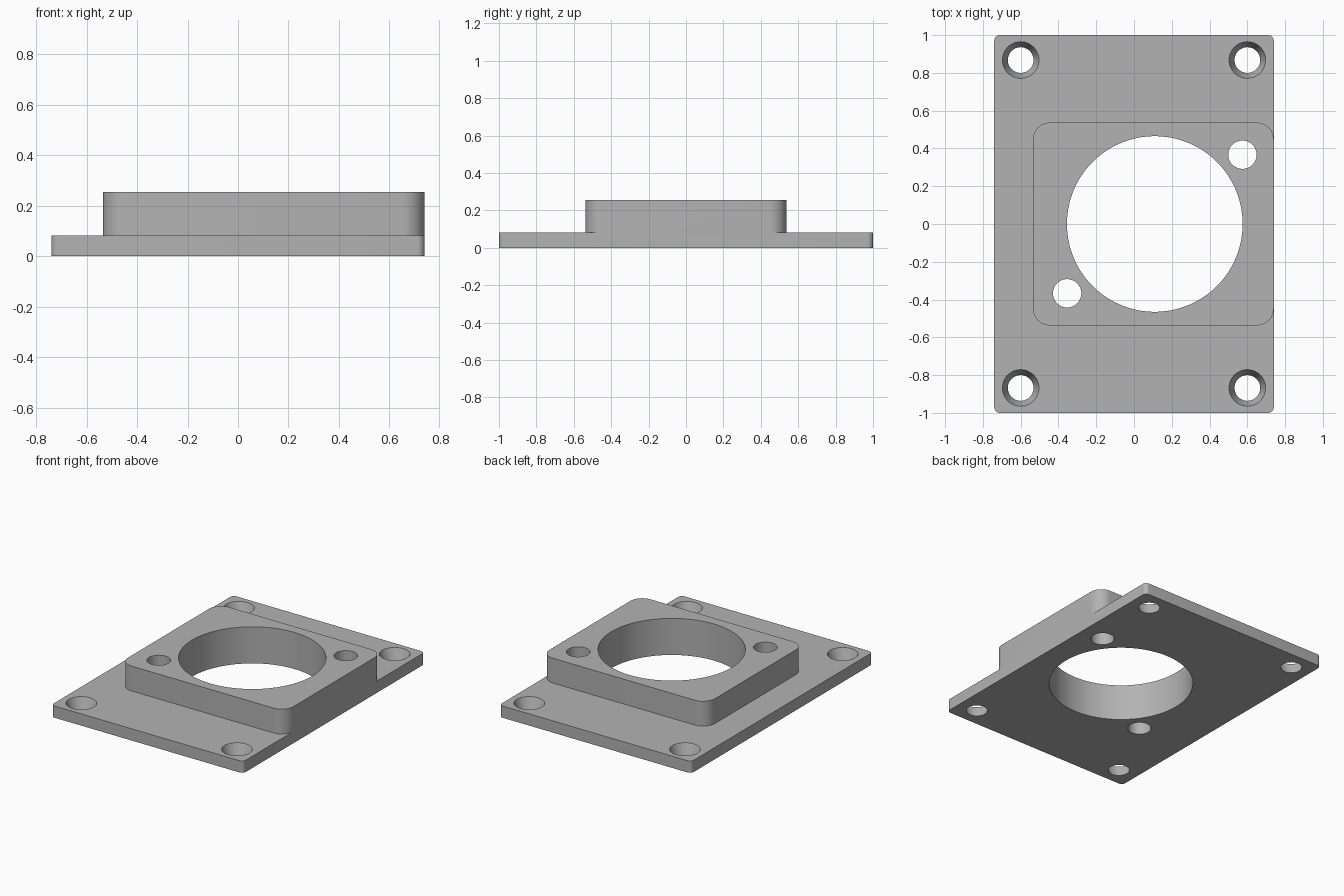
import bpy, bmesh, math

if "Cube" in bpy.data.objects:
    bpy.data.objects.remove(bpy.data.objects["Cube"])

PLATE_TOP, BLOCK_TOP = 0.082, 0.255

grey = bpy.data.materials.new("plain grey")
grey.diffuse_color = (0.45, 0.45, 0.45, 1)
grey.use_nodes = True
grey.node_tree.nodes["Principled BSDF"].inputs["Base Color"].default_value = grey.diffuse_color


def loft(name, lower, upper, z0, z1):
    """Solid between two matching outlines."""
    bm = bmesh.new()
    a = [bm.verts.new((x, y, z0)) for x, y in lower]
    b = [bm.verts.new((x, y, z1)) for x, y in upper]
    n = len(a)
    bm.faces.new(a[::-1])
    bm.faces.new(b)
    for i in range(n):
        j = (i + 1) % n
        bm.faces.new((a[i], a[j], b[j], b[i]))
    mesh = bpy.data.meshes.new(name)
    bm.to_mesh(mesh)
    bm.free()
    mesh.materials.append(grey)
    obj = bpy.data.objects.new(name, mesh)
    bpy.context.collection.objects.link(obj)
    return obj


def circle(x, y, r, n=48):
    return [(x + r * math.cos(2 * math.pi * i / n),
             y + r * math.sin(2 * math.pi * i / n)) for i in range(n)]


def rounded_rect(x0, x1, y0, y1, r, n=10):
    pts = []
    for k, (cx, cy) in enumerate([(x1 - r, y1 - r), (x0 + r, y1 - r),
                                  (x0 + r, y0 + r), (x1 - r, y0 + r)]):
        for i in range(n + 1):
            t = math.pi / 2 * (k + i / n)
            pts.append((cx + r * math.cos(t), cy + r * math.sin(t)))
    return pts


def combine(target, tool, operation):
    mod = target.modifiers.new(operation, 'BOOLEAN')
    mod.operation, mod.object, mod.solver = operation, tool, 'EXACT'
    bpy.context.view_layer.objects.active = target
    bpy.ops.object.modifier_apply(modifier=mod.name)
    bpy.data.objects.remove(tool)


# Base plate with the raised block flush to its right edge
outline = rounded_rect(-0.74, 0.74, -1, 1, 0.03)
plate = loft("mounting_plate", outline, outline, 0, PLATE_TOP)
outline = rounded_rect(-0.535, 0.74, -0.537, 0.537, 0.09)
combine(plate, loft("raised_block", outline, outline, 0.03, BLOCK_TOP), 'UNION')

# Large bore and two pin holes
for x, y, r, n in [(0.11, 0, 0.465, 128), (0.574, 0.367, 0.075, 48),
                   (-0.354, -0.367, 0.075, 48)]:
    ring = circle(x, y, r, n)
    combine(plate, loft("hole_cutter", ring, ring, -0.1, 0.4), 'DIFFERENCE')

# Tapered screw holes in the four corners
slope = (0.097 - 0.068) / PLATE_TOP
for sx in (-1, 1):
    for sy in (-1, 1):
        low = circle(0.6 * sx, 0.868 * sy, 0.068 - 0.05 * slope)
        high = circle(0.6 * sx, 0.868 * sy, 0.097 + 0.05 * slope)
        combine(plate, loft("screw_cutter", low, high, -0.05, PLATE_TOP + 0.05),
                'DIFFERENCE')

# Smooth the curved walls, keep edges sharp
bpy.ops.object.select_all(action='DESELECT')
plate.select_set(True)
bpy.context.view_layer.objects.active = plate
bpy.ops.object.shade_smooth_by_angle(angle=math.radians(30))
